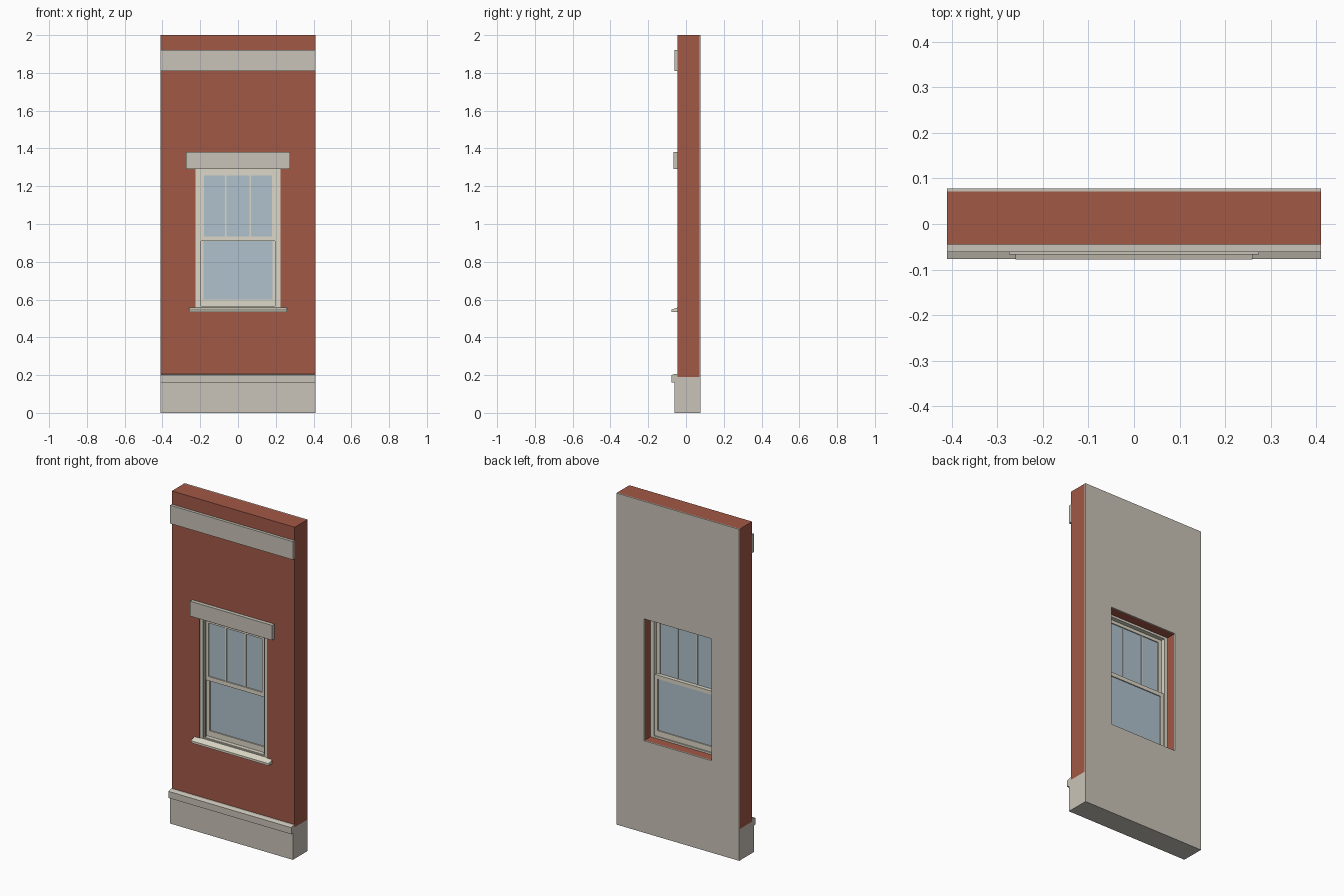
import bpy

if "Cube" in bpy.data.objects:
    bpy.data.objects.remove(bpy.data.objects["Cube"])


def srgb(r, g, b):
    """Convert 0-255 display values to a linear colour."""
    lin = [(c / 255 / 12.92) if c < 11 else ((c / 255 + 0.055) / 1.055) ** 2.4 for c in (r, g, b)]
    return (*lin, 1.0)


def material(name, rgb):
    m = bpy.data.materials.new(name)
    m.diffuse_color = srgb(*rgb)
    m.use_nodes = True
    m.node_tree.nodes["Principled BSDF"].inputs["Base Color"].default_value = m.diffuse_color
    return m


BRICK = material("red brick", (162, 88, 70))
STONE = material("grey limestone", (201, 196, 184))
CREAM = material("cream paint", (220, 215, 199))
GLASS = material("window glass", (176, 194, 204))


def add(name, verts, faces, mat):
    mesh = bpy.data.meshes.new(name)
    mesh.from_pydata(verts, [], faces)
    mesh.materials.append(mat)
    obj = bpy.data.objects.new(name, mesh)
    bpy.context.collection.objects.link(obj)
    return obj


def extrude_x(name, profile, x0, x1, mat):
    """Sweep a (y, z) profile, counter-clockwise seen from +x, along x."""
    n = len(profile)
    verts = [(x, y, z) for x in (x0, x1) for y, z in profile]
    faces = [tuple(reversed(range(n))), tuple(range(n, 2 * n))]
    faces += [(i, (i + 1) % n, n + (i + 1) % n, n + i) for i in range(n)]
    return add(name, verts, faces, mat)


def box(name, x, y, z, mat):
    return extrude_x(name, [(y[0], z[0]), (y[1], z[0]), (y[1], z[1]), (y[0], z[1])], x[0], x[1], mat)


def ring(name, outer, inner, y, mat):
    """Rectangular slab with a rectangular hole; rects are (x0, x1, z0, z1)."""
    verts = []
    for yy in y:
        for x0, x1, z0, z1 in (outer, inner):
            verts += [(x0, yy, z0), (x1, yy, z0), (x1, yy, z1), (x0, yy, z1)]
    faces = []
    for i in range(4):
        j = (i + 1) % 4
        faces += [(i, j, 4 + j, 4 + i), (8 + j, 8 + i, 12 + i, 12 + j),
                  (j, i, 8 + i, 8 + j), (4 + i, 4 + j, 12 + j, 12 + i)]
    return add(name, verts, faces, mat)


W = 0.41                                # half width of the wall
OPENING = (-0.225, 0.225, 0.555, 1.29)  # window opening

# Wall layers
ring("brick_wall", (-W, W, 0.19, 2.0), OPENING, (-0.045, 0.071), BRICK)
ring("inner_plaster", (-W, W, 0.0, 2.0), OPENING, (0.071, 0.078), STONE)

# Stone base with projecting cap, and upper band
box("stone_base", (-W, W), (-0.062, 0.071), (0, 0.19), STONE)
extrude_x("base_cap", [(-0.077, 0.16), (-0.062, 0.16), (-0.045, 0.19), (-0.045, 0.206), (-0.06, 0.206),
                       (-0.077, 0.2)], -W, W, STONE)
box("upper_band", (-W, W), (-0.062, -0.045), (1.81, 1.92), STONE)

# Lintel and sloping sill
box("lintel", (-0.274, 0.274), (-0.067, -0.045), (1.29, 1.38), STONE)
extrude_x("sill", [(-0.078, 0.533), (-0.045, 0.533), (-0.045, 0.558), (-0.078, 0.546)], -0.26, 0.26, CREAM)
extrude_x("sill_inner", [(-0.045, 0.555), (0.015, 0.555), (0.015, 0.566), (-0.045, 0.558)],
          -0.225, 0.225, CREAM)

# Window frame with a stepped inner stop
ring("window_frame", OPENING, (-0.204, 0.204, 0.563, 1.277), (-0.04, 0.015), CREAM)
ring("frame_stop", (-0.204, 0.204, 0.563, 1.277), (-0.196, 0.196, 0.566, 1.27), (-0.033, -0.026), CREAM)

# Outer upper sash and inner lower sash, each with glass
ring("upper_sash", (-0.203, 0.203, 0.91, 1.276), (-0.18, 0.18, 0.935, 1.257), (-0.026, -0.009), CREAM)
box("upper_glass", (-0.18, 0.18), (-0.019, -0.015), (0.935, 1.257), GLASS)
ring("lower_sash", (-0.203, 0.203, 0.566, 0.935), (-0.183, 0.183, 0.6, 0.912), (-0.009, 0.008), CREAM)
box("lower_glass", (-0.183, 0.183), (-0.002, 0.002), (0.6, 0.912), GLASS)

# Two vertical bars in the upper sash
for side in (-1, 1):
    cx = side * 0.065
    box("glazing_bar", (cx - 0.004, cx + 0.004), (-0.024, -0.011), (0.935, 1.257), CREAM)
